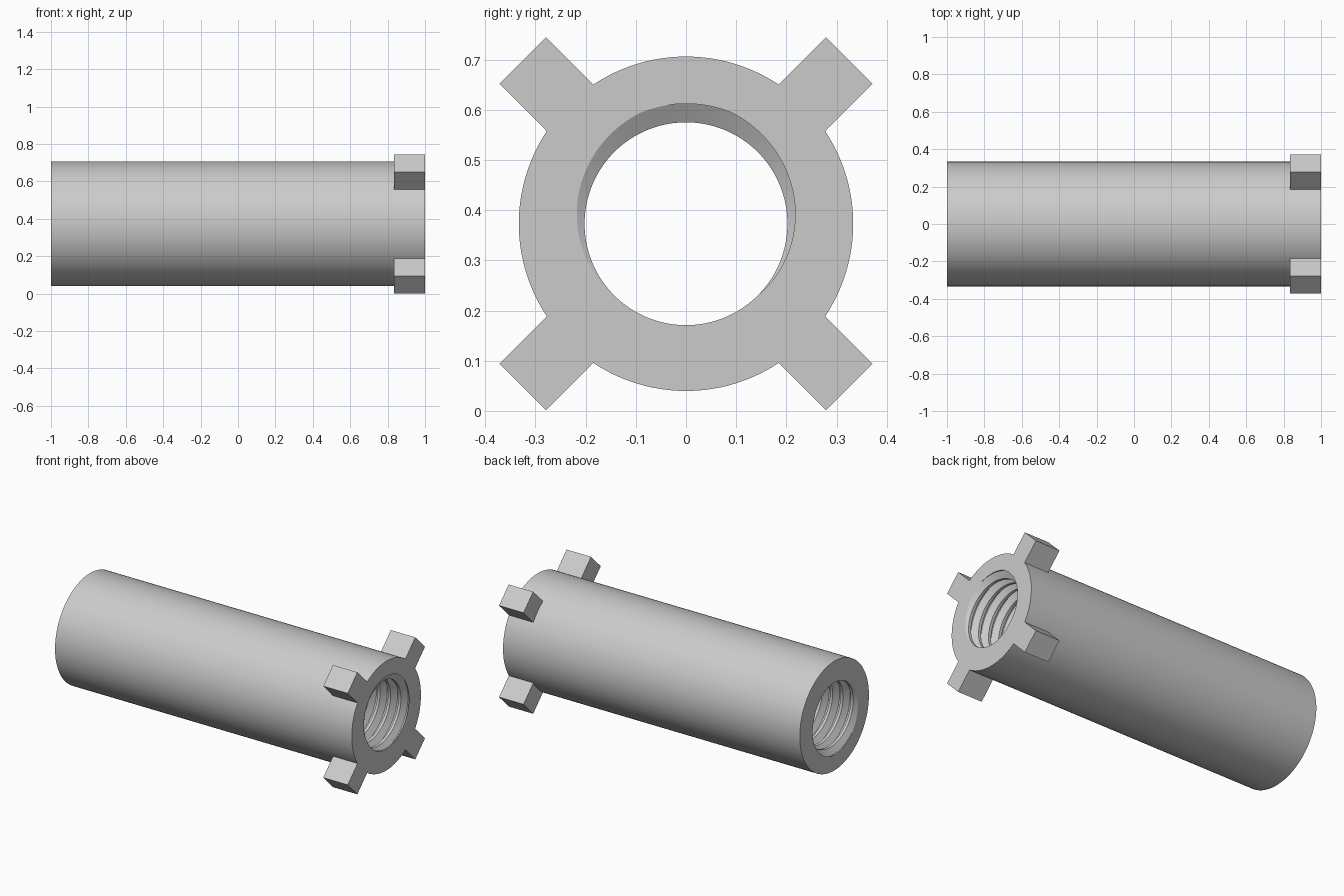
import bpy, bmesh
from math import sin, cos, pi, sqrt
from mathutils import Matrix

if "Cube" in bpy.data.objects:
    bpy.data.objects.remove(bpy.data.objects["Cube"], do_unlink=True)

AXIS_Z = 0.373                    # height of the tube axis
OUTER, MINOR, MAJOR = 0.333, 0.202, 0.239
PITCH = 0.07
SEGS = 128

grey = bpy.data.materials.new("light grey")
grey.use_nodes = True
colour = (0.6, 0.6, 0.6, 1)
grey.diffuse_color = colour
grey.node_tree.nodes["Principled BSDF"].inputs["Base Color"].default_value = colour


def finish(name, bm):
    bmesh.ops.recalc_face_normals(bm, faces=bm.faces)
    mesh = bpy.data.meshes.new(name)
    bm.to_mesh(mesh)
    bm.free()
    mesh.materials.append(grey)
    obj = bpy.data.objects.new(name, mesh)
    bpy.context.collection.objects.link(obj)
    return obj


def thread_radius(x, turn):
    """Bore radius: V groove with flat root and flat crest."""
    u = (x - 1) / PITCH - turn
    d = abs(u - round(u))
    t = min(max((d - 1 / 16) / (5 / 16), 0), 1)
    return MAJOR + (MINOR - MAJOR) * t


# Tube with a helical thread through the bore
bm = bmesh.new()
turns = int(2 / PITCH) + 3
columns = []
for i in range(SEGS + 1):
    turn = i / SEGS
    a = pi / 2 + 2 * pi * turn
    section = [(-1, OUTER)]
    for k in range(-turns, 3):
        for u in (-3 / 8, -1 / 16, 1 / 16, 3 / 8):
            x = min(max(1 + PITCH * (k + turn + u), -1), 1)
            section.append((x, thread_radius(x, turn)))
    section.append((1, OUTER))
    columns.append([bm.verts.new((x, r * cos(a), AXIS_Z + r * sin(a))) for x, r in section])
for c, d in zip(columns, columns[1:]):
    for j in range(len(c)):
        bm.faces.new((c[j - 1], c[j], d[j], d[j - 1]))
bmesh.ops.remove_doubles(bm, verts=bm.verts, dist=0.00005)
tube = finish("threaded_tube", bm)
bpy.ops.object.select_all(action="DESELECT")
tube.select_set(True)
bpy.context.view_layer.objects.active = tube
bpy.ops.object.shade_smooth_by_angle(angle=pi / 7)

# Four square lugs around the right-hand end
WIDTH, TIP, ROOT, BACK = 0.1315, 0.46, 0.32, 0.835
for i, name in enumerate(("back_upper", "front_upper", "front_lower", "back_lower")):
    bm = bmesh.new()
    bmesh.ops.create_cube(bm, size=1)
    place = (Matrix.Translation((0, 0, AXIS_Z))
             @ Matrix.Rotation(pi / 4 + i * pi / 2, 4, "X")
             @ Matrix.Translation(((1 + BACK) / 2, (ROOT + TIP) / 2, 0))
             @ Matrix.Diagonal((1 - BACK, TIP - ROOT, WIDTH, 1)))
    bmesh.ops.transform(bm, matrix=place, verts=bm.verts)
    finish(name + "_lug", bm)
